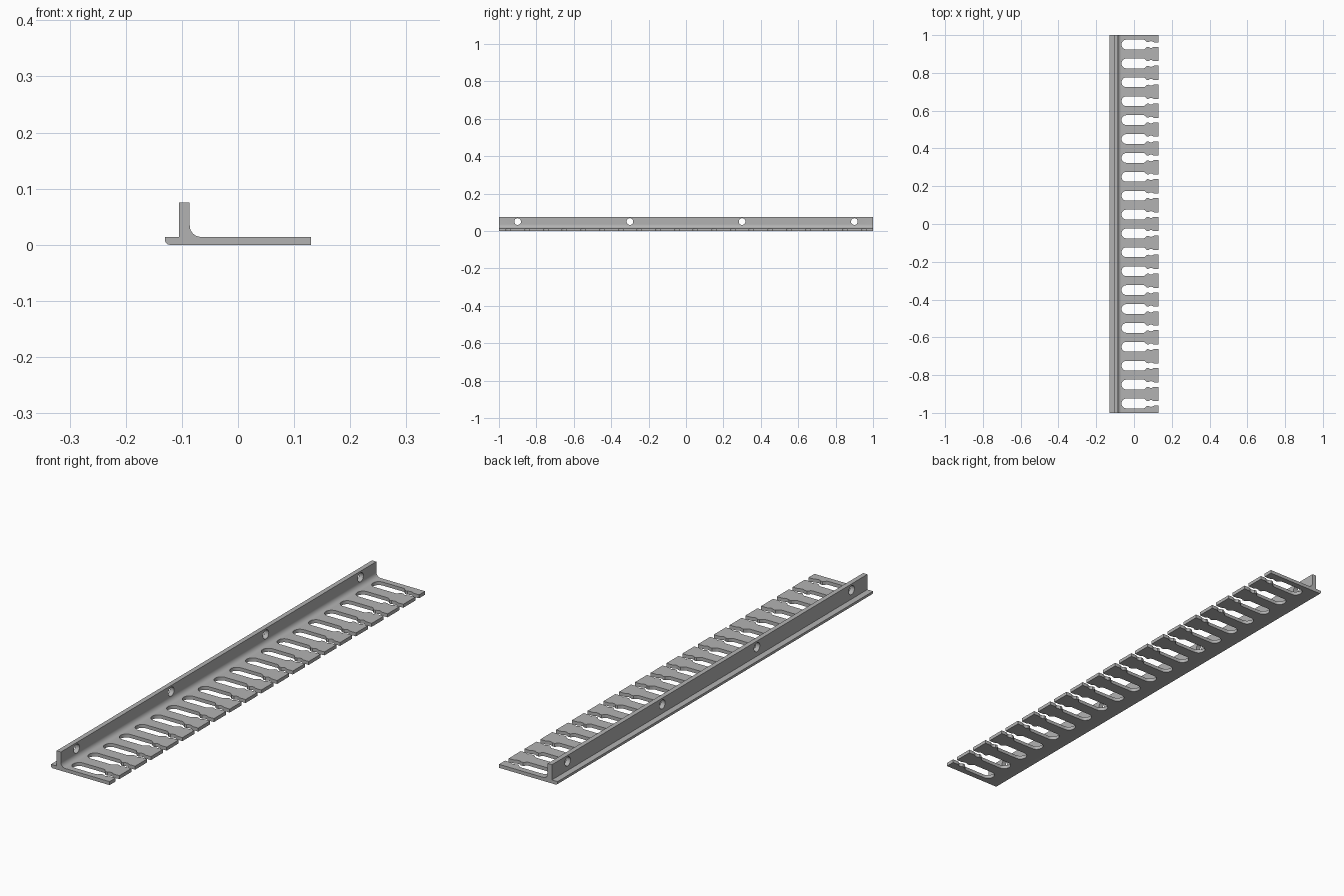
import bpy, bmesh, math

if "Cube" in bpy.data.objects:
    bpy.data.objects.remove(bpy.data.objects["Cube"], do_unlink=True)

grey = bpy.data.materials.new("grey metal")
grey.use_nodes = True
GREY = (0.45, 0.45, 0.45, 1)
grey.diffuse_color = GREY
grey.node_tree.nodes["Principled BSDF"].inputs["Base Color"].default_value = GREY


def arc(cx, cy, r, start, end, steps):
    """Points on an arc, angles in degrees."""
    angles = [math.radians(start + (end - start) * i / steps) for i in range(steps + 1)]
    return [(cx + r * math.cos(a), cy + r * math.sin(a)) for a in angles]


def prism(bm, points, place, offset):
    """Extrude a closed outline along an offset."""
    face = bm.faces.new([bm.verts.new(place(*p)) for p in points])
    new = bmesh.ops.extrude_face_region(bm, geom=[face])["geom"]
    bmesh.ops.translate(bm, vec=offset, verts=[v for v in new if isinstance(v, bmesh.types.BMVert)])


def finish(bm, name):
    bmesh.ops.recalc_face_normals(bm, faces=bm.faces)
    mesh = bpy.data.meshes.new(name)
    bm.to_mesh(mesh)
    bm.free()
    mesh.materials.append(grey)
    obj = bpy.data.objects.new(name, mesh)
    bpy.context.collection.objects.link(obj)
    return obj


# Rail: flat plate with an upright flange and an inner fillet
T = 0.014
profile = [(0.13, 0), (0.13, T)]
profile += arc(-0.066, T + 0.02, 0.02, 270, 180, 8)
profile += [(-0.086, 0.075), (-0.105, 0.075), (-0.105, T), (-0.13, T)]
profile += arc(-0.122, 0.008, 0.008, 180, 270, 5)
bm = bmesh.new()
prism(bm, profile, lambda x, z: (x, -1, z), (0, 2, 0))
rail = finish(bm, "slotted_rail")

# Keyhole slots: long round-ended slot, neck, small round pocket, open mouth
half = arc(-0.04, 0, 0.026, 180, 90, 8)
half += arc(0.05, 0.013, 0.013, 90, 30, 4)
half += [(0.068, 0.013)]
half += arc(0.09, 0, 0.018, 135, 45, 6)
half += [(0.108, 0.012), (0.12, 0.012), (0.14, 0.012)]
outline = half + [(x, -y) for x, y in reversed(half[1:])]
bm = bmesh.new()
for i in range(20):
    y0 = -0.95 + 0.1 * i
    prism(bm, outline, lambda x, y: (x, y + y0, -0.02), (0, 0, 0.05))

# Round screw holes through the flange
for y0 in (-0.9, -0.3, 0.3, 0.9):
    prism(bm, arc(y0, 0.05, 0.018, 0, 345, 23), lambda y, z: (-0.12, y, z), (0.05, 0, 0))
cutter = finish(bm, "slot_cutter")
cutter.hide_render = True

cut = rail.modifiers.new("slots", "BOOLEAN")
cut.object = cutter
cut.operation = "DIFFERENCE"
cut.solver = "EXACT"
bpy.context.view_layer.objects.active = rail
rail.select_set(True)
bpy.ops.object.modifier_apply(modifier="slots")
bpy.data.objects.remove(cutter, do_unlink=True)
bpy.ops.object.shade_smooth_by_angle(angle=math.radians(35))
